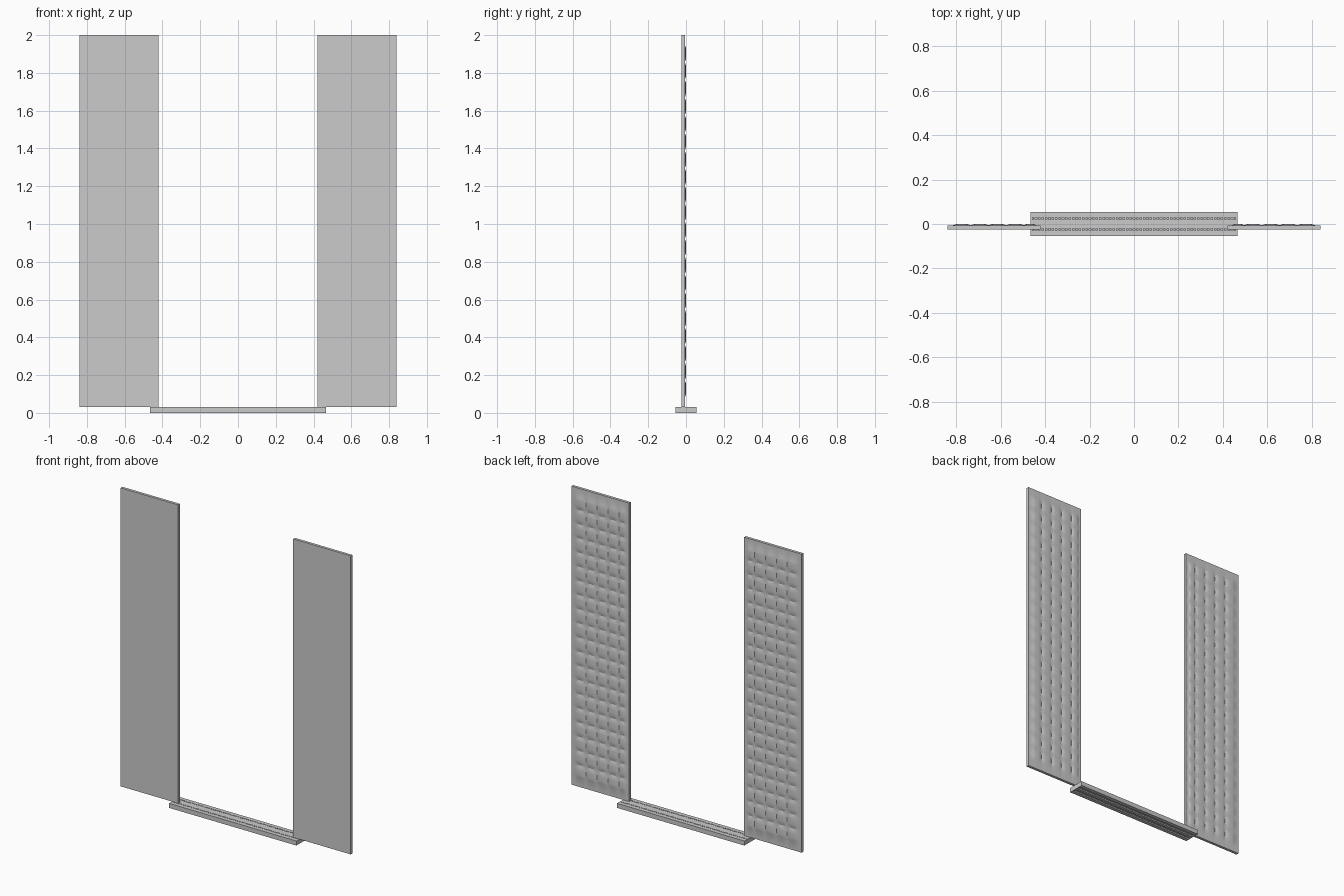
import bpy, bmesh, math

if "Cube" in bpy.data.objects:
    bpy.data.objects.remove(bpy.data.objects["Cube"])

def finish(name, bm, smooth=False):
    bmesh.ops.remove_doubles(bm, verts=bm.verts, dist=1e-5)
    bmesh.ops.recalc_face_normals(bm, faces=bm.faces)
    me = bpy.data.meshes.new(name)
    bm.to_mesh(me)
    bm.free()
    ob = bpy.data.objects.new(name, me)
    bpy.context.collection.objects.link(ob)
    if smooth:
        bpy.ops.object.select_all(action='DESELECT')
        ob.select_set(True)
        bpy.context.view_layer.objects.active = ob
        bpy.ops.object.shade_smooth_by_angle(angle=math.radians(25))
    return ob

def add_box(bm, x0, x1, y0, y1, z0, z1):
    v = bmesh.ops.create_cube(bm, size=1)['verts']
    bmesh.ops.scale(bm, vec=(x1 - x0, y1 - y0, z1 - z0), verts=v)
    bmesh.ops.translate(bm, vec=((x0 + x1) / 2, (y0 + y1) / 2, (z0 + z1) / 2), verts=v)

IN, OUT, Z0, TOP = 0.42, 0.84, 0.03, 2.0
FRONT, BACK, BULGE = -0.024, -0.006, 0.006
COLS = [0.44, 0.495, 0.575, 0.655, 0.735, 0.815]
ROWS = [0.08 + 1.87 * i / 20 for i in range(21)]

def panel(side, label):
    # flat-fronted upright whose back is swollen into a grid of cushions
    n = 6
    def subdiv(edges, lo, hi):
        out = [(lo, None)]
        for a, b in zip(edges, edges[1:]):
            out += [(a + (b - a) * i / n, 2 * i / n - 1) for i in range(n)]
        return out + [(edges[-1], 1), (hi, None)]
    xs, zs = subdiv(COLS, IN, OUT), subdiv(ROWS, Z0, TOP)
    bm = bmesh.new()
    def height(u, v):
        if u is None or v is None:
            return BACK
        return BACK + BULGE * (1 - u ** 4) * (1 - v ** 4)
    grid = [[bm.verts.new((side * x, height(u, v), z)) for z, v in zs] for x, u in xs]
    for i in range(len(xs) - 1):
        for j in range(len(zs) - 1):
            bm.faces.new((grid[i][j], grid[i + 1][j], grid[i + 1][j + 1], grid[i][j + 1]))
    # sides and flat front
    rim = [e for e in bm.edges if e.is_boundary]
    new = bmesh.ops.extrude_edge_only(bm, edges=rim)['geom']
    for v in [g for g in new if isinstance(g, bmesh.types.BMVert)]:
        v.co.y = FRONT
    bmesh.ops.contextual_create(bm, geom=[e for e in bm.edges if e.is_boundary])
    finish(label, bm, True)

panel(-1, "left_panel")
panel(1, "right_panel")

# threshold sill: grooved cross-section extruded between end caps
bm = bmesh.new()
half = [(0.055, 0.0), (0.055, 0.03), (0.029, 0.03), (0.029, 0.022), (0.021, 0.022), (0.021, 0.03)]
prof = half + [(-y, z) for y, z in reversed(half)] + [
    (-0.030, 0.0), (-0.030, 0.008), (-0.010, 0.008), (-0.010, 0.0),
    (0.010, 0.0), (0.010, 0.008), (0.030, 0.008), (0.030, 0.0)]
f = bm.faces.new([bm.verts.new((-0.457, y, z)) for y, z in prof])
r = bmesh.ops.extrude_face_region(bm, geom=[f])['geom']
bmesh.ops.translate(bm, vec=(0.914, 0, 0), verts=[g for g in r if isinstance(g, bmesh.types.BMVert)])
finish("threshold_sill", bm)

bm = bmesh.new()
for s in (-1, 1):
    a, b = sorted((s * 0.457, s * 0.465))
    add_box(bm, a, b, -0.055, 0.055, 0, 0.03)
finish("sill_end_caps", bm)

# rows of small teeth inside both grooves
bm = bmesh.new()
for y in (-0.025, 0.025):
    for i in range(60):
        x = -0.449 + 0.898 * i / 59
        add_box(bm, x - 0.004, x + 0.004, y - 0.004, y + 0.004, 0.021, 0.0295)
finish("groove_teeth", bm)
